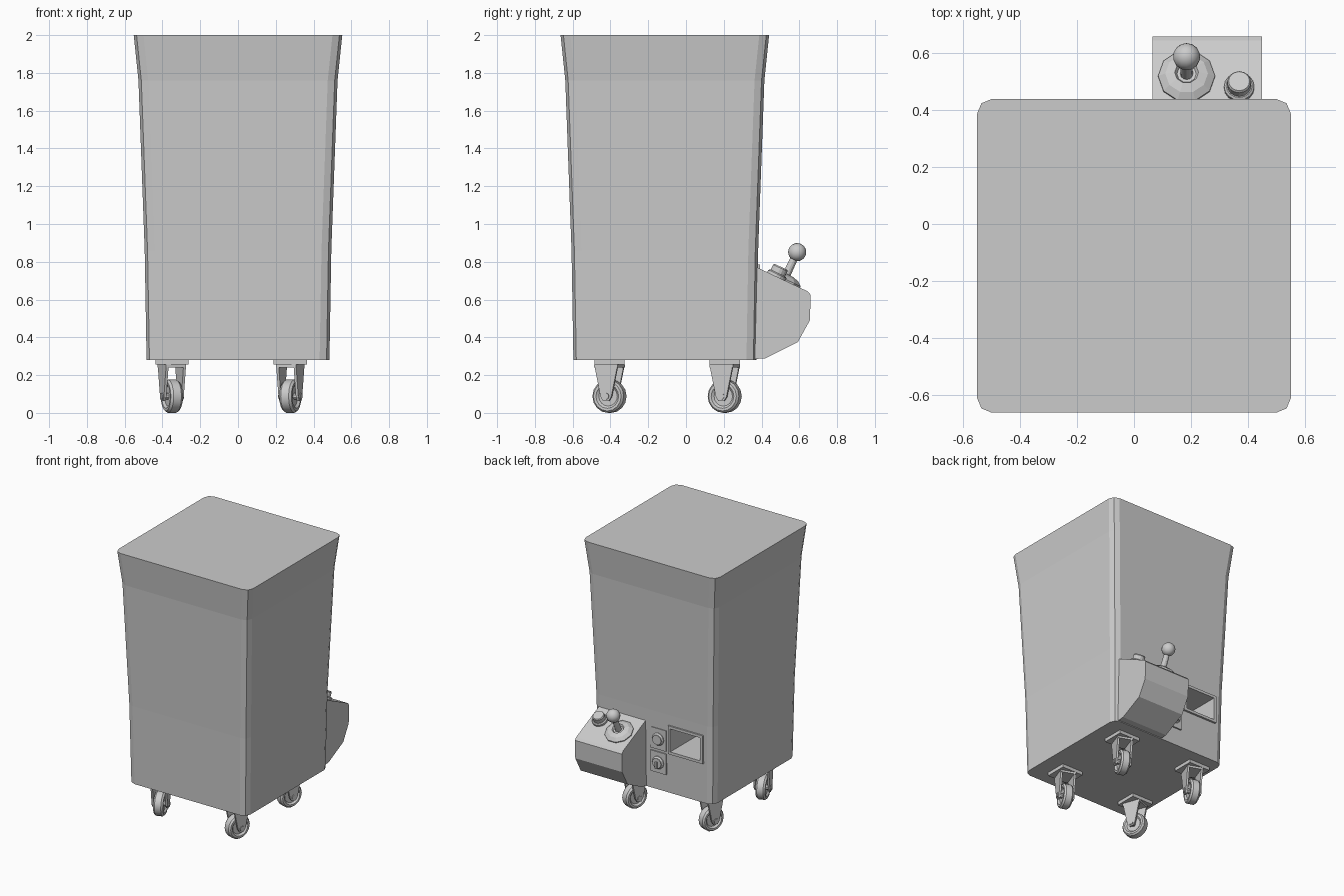
import bpy, bmesh, math
from mathutils import Matrix, Vector

if "Cube" in bpy.data.objects:
    bpy.data.objects.remove(bpy.data.objects["Cube"])

CY = -0.112  # centre of the cabinet in y


def make(name, bm, matrix=None):
    bmesh.ops.recalc_face_normals(bm, faces=bm.faces)
    me = bpy.data.meshes.new(name)
    bm.to_mesh(me)
    bm.free()
    ob = bpy.data.objects.new(name, me)
    bpy.context.collection.objects.link(ob)
    if matrix is not None:
        me.transform(matrix)
    return ob


def loft(name, rings, matrix=None):
    """Skin a stack of equal-length rings and cap both ends."""
    bm = bmesh.new()
    vs = [[bm.verts.new(p) for p in r] for r in rings]
    n = len(vs[0])
    for a, b in zip(vs, vs[1:]):
        for i in range(n):
            j = (i + 1) % n
            bm.faces.new((a[i], a[j], b[j], b[i]))
    bm.faces.new(vs[0])
    bm.faces.new(vs[-1])
    return make(name, bm, matrix)


def box(name, lo, hi, matrix=None):
    (x0, y0, z0), (x1, y1, z1) = lo, hi
    return loft(name, [[(x0, y0, z), (x1, y0, z), (x1, y1, z), (x0, y1, z)]
                       for z in (z0, z1)], matrix)


def lathe(name, profile, sides, matrix=None):
    """Turn (radius, height) pairs around z."""
    return loft(name, [[(r * math.cos(2 * math.pi * i / sides),
                         r * math.sin(2 * math.pi * i / sides), h)
                        for i in range(sides)] for r, h in profile], matrix)


def prism(name, yz, x0, x1, matrix=None):
    return loft(name, [[(x, y, z) for y, z in yz] for x in (x0, x1)], matrix)


def smooth(ob, angle=40):
    bpy.ops.object.select_all(action='DESELECT')
    ob.select_set(True)
    bpy.context.view_layer.objects.active = ob
    bpy.ops.object.shade_smooth_by_angle(angle=math.radians(angle))


# Flared cabinet with rounded vertical corners
def square_ring(h, z, r=0.052):
    pts = []
    for k, (sx, sy) in enumerate(((1, 1), (-1, 1), (-1, -1), (1, -1))):
        for s in range(3):
            a = math.radians(90 * k + 45 * s)
            pts.append((sx * (h - r) + r * math.cos(a),
                        CY + sy * (h - r) + r * math.sin(a), z))
    return pts


cabinet = loft('cabinet', [square_ring(h, z) for h, z in
                           ((0.484, 0.28), (0.494, 0.86), (0.527, 1.76), (0.552, 2.0))])

# Deep prize recess cut in the back
X0, X1, Z0, Z1, W = -0.41, -0.125, 0.575, 0.785, 0.02
cutter = box('recess_cutter', (X0 + W, 0.03, Z0 + W), (X1 - W, 0.6, Z1 - W))
cutter.hide_render = True
mod = cabinet.modifiers.new('recess', 'BOOLEAN')
mod.operation = 'DIFFERENCE'
mod.solver = 'EXACT'
mod.object = cutter
bpy.context.view_layer.objects.active = cabinet
bpy.ops.object.modifier_apply(modifier='recess')
bpy.data.objects.remove(cutter)

# Raised frame around the recess
YA, YB = 0.365, 0.392
box('recess_frame_bottom', (X0, YA, Z0), (X1, YB, Z0 + W))
box('recess_frame_top', (X0, YA, Z1 - W), (X1, YB, Z1))
box('recess_frame_left', (X0, YA, Z0 + W), (X0 + W, YB, Z1 - W))
box('recess_frame_right', (X1 - W, YA, Z0 + W), (X1, YB, Z1 - W))

# Two coin plates with round dials
to_back = Matrix.Rotation(math.radians(-90), 4, 'X')
for label, z in (('upper', 0.66), ('lower', 0.487)):
    box(label + '_coin_plate', (-0.105, 0.36, z - 0.077), (0.022, 0.385, z + 0.077))
    lathe(label + '_coin_dial', [(0.046, 0), (0.046, 0.008), (0.036, 0.016), (0.036, 0.022)],
          12, Matrix.Translation((-0.042, 0.383, z)) @ to_back)
box('coin_knob', (-0.049, 0.4, 0.455), (-0.035, 0.422, 0.5))

# Control box on the back
prism('control_box', [(0.36, 0.778), (0.645, 0.643), (0.66, 0.625), (0.656, 0.49),
                      (0.592, 0.375), (0.42, 0.289), (0.36, 0.285)], 0.065, 0.45)


def on_panel(x, y):
    z = 0.773 - (y - 0.37) * 0.474
    return Matrix.Translation((x, y, z)) @ Matrix.Rotation(math.radians(-25.5), 4, 'X')


# Joystick: dished base, shaft, ball
stick = on_panel(0.185, 0.518)
lathe('joystick_base', [(0.1, -0.01), (0.1, 0.008), (0.075, 0.026), (0.042, 0.036),
                        (0.034, 0.024)], 10, stick)
lathe('joystick_shaft', [(0.023, 0.0), (0.019, 0.14)], 12, stick)
bm = bmesh.new()
bmesh.ops.create_uvsphere(bm, u_segments=14, v_segments=10, radius=0.048)
smooth(make('joystick_ball', bm, stick @ Matrix.Translation((0, 0, 0.164))))

# Push button
button = on_panel(0.37, 0.478)
lathe('button_collar', [(0.053, -0.01), (0.053, 0.014), (0.046, 0.02)], 16, button)
lathe('button_cap', [(0.042, 0.01), (0.042, 0.05), (0.037, 0.057)], 16, button)

# Four swivelled casters
leg = [(-0.066, 0.255), (0.066, 0.255), (0.03, 0.085), (0.015, 0.062),
       (-0.015, 0.062), (-0.03, 0.085)]
across = Matrix.Rotation(math.radians(90), 4, 'Y')
for label, x, y, yaw in (('front_left', -0.35, -0.405, 20), ('front_right', 0.277, -0.405, -20),
                         ('back_left', -0.35, 0.205, -20), ('back_right', 0.277, 0.205, -20)):
    box(label + '_caster_plate', (x - 0.088, y - 0.08, 0.255), (x + 0.088, y + 0.08, 0.285))
    m = Matrix.Translation((x, y, 0)) @ Matrix.Rotation(math.radians(yaw), 4, 'Z')
    for side, s in (('left', -1), ('right', 1)):
        prism(f'{label}_fork_{side}', leg, s * 0.042, s * 0.056, m)
    box(label + '_fork_bridge', (-0.056, -0.066, 0.24), (0.056, 0.066, 0.256), m)
    hub = m @ Matrix.Translation((0, 0, 0.088)) @ across
    wheel = lathe(label + '_wheel', [(0.052, -0.022), (0.064, -0.034), (0.078, -0.034),
                                     (0.088, -0.022), (0.088, 0.022), (0.078, 0.034),
                                     (0.064, 0.034), (0.052, 0.022)], 16, hub)
    smooth(wheel, 25)
    lathe(label + '_axle', [(0.018, -0.062), (0.018, 0.062)], 10, hub)
